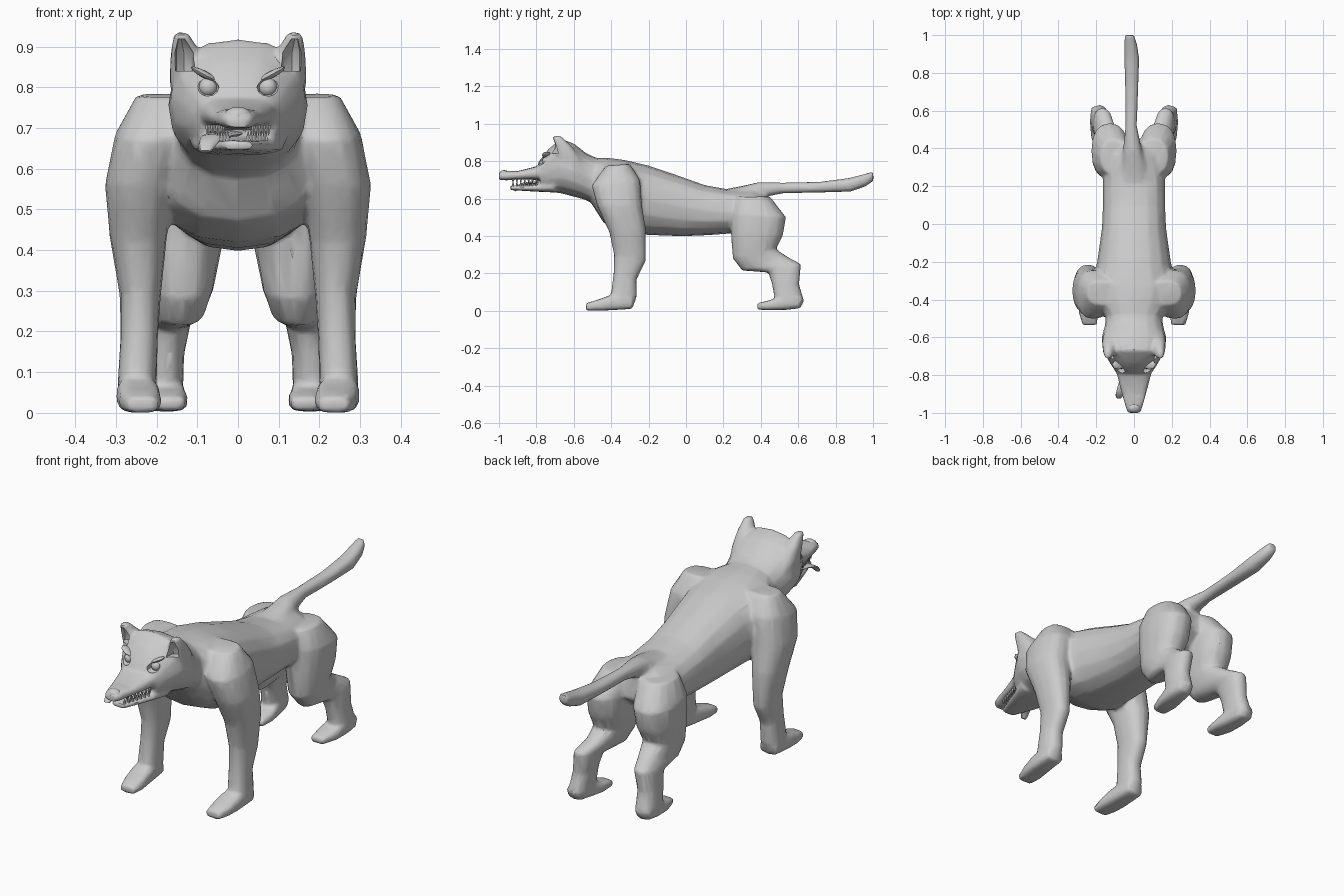
import bpy, bmesh, math
from mathutils import Vector, Matrix


def pw(v, p):
    return math.copysign(abs(v) ** p, v)


def loft(name, rings, n=16, flip=1, p=0.85):
    """Closed skin through rings: (y, z) of one edge, (y, z) of the other, x centre, half width."""
    bm = bmesh.new()
    loops = []
    for y1, z1, y2, z2, cx, rx in rings:
        loop = []
        for i in range(n):
            t = 2 * math.pi * i / n
            c, s = pw(math.cos(t), p), pw(math.sin(t), p)
            loop.append(bm.verts.new((flip * (cx + rx * c),
                                      (y1 + y2) / 2 + (y1 - y2) / 2 * s,
                                      (z1 + z2) / 2 + (z1 - z2) / 2 * s)))
        loops.append(loop)
    for a, b in zip(loops, loops[1:]):
        for i in range(n):
            j = (i + 1) % n
            bm.faces.new((a[i], a[j], b[j], b[i]))
    bm.faces.new(loops[0])
    bm.faces.new(loops[-1])
    return finish(name, bm)


def finish(name, bm):
    bmesh.ops.recalc_face_normals(bm, faces=bm.faces)
    me = bpy.data.meshes.new(name)
    bm.to_mesh(me)
    bm.free()
    ob = bpy.data.objects.new(name, me)
    bpy.context.collection.objects.link(ob)
    return ob


def ball(name, loc, scale, u=12, v=8, rot=0):
    bm = bmesh.new()
    m = Matrix.Translation(loc) @ Matrix.Rotation(rot, 4, 'Y') @ Matrix.Diagonal((*scale, 1))
    bmesh.ops.create_uvsphere(bm, u_segments=u, v_segments=v, radius=1, matrix=m)
    return finish(name, bm)


def select(obs):
    bpy.ops.object.select_all(action='DESELECT')
    for o in obs:
        o.select_set(True)
    bpy.context.view_layer.objects.active = obs[0]


def apply_all(ob):
    select([ob])
    for m in list(ob.modifiers):
        bpy.ops.object.modifier_apply(modifier=m.name)


# Torso, neck and skull
torso = loft("body", [
    (.43, .62, .45, .50, 0, .07), (.36, .645, .38, .44, 0, .14),
    (.22, .65, .24, .413, 0, .165), (.10, .672, .10, .403, 0, .165),
    (-.02, .715, -.02, .398, 0, .17), (-.20, .777, -.20, .405, 0, .195),
    (-.33, .807, -.33, .42, 0, .225), (-.42, .818, -.44, .47, 0, .20),
    (-.48, .818, -.51, .58, 0, .15), (-.53, .84, -.55, .597, 0, .155),
    (-.60, .895, -.60, .61, 0, .172), (-.67, .92, -.67, .628, 0, .165),
    (-.735, .865, -.73, .637, 0, .13), (-.79, .795, -.77, .645, 0, .10)])
parts = [torso]
# Muzzle and lower jaw
parts.append(loft("muzzle", [
    (-.70, .86, -.70, .69, 0, .12), (-.80, .772, -.79, .70, 0, .092),
    (-.90, .747, -.90, .702, 0, .065), (-.96, .748, -.96, .697, 0, .047),
    (-1.0, .737, -1.0, .70, 0, .034)], p=.7))
parts.append(loft("jaw", [
    (-.70, .70, -.70, .632, 0, .12), (-.80, .677, -.80, .637, 0, .085),
    (-.88, .672, -.88, .642, 0, .058), (-.94, .67, -.94, .645, 0, .035)], p=.7))
# Tail
parts.append(loft("tail", [
    (.18, .645, .30, .56, 0, .085), (.29, .665, .36, .59, 0, .065),
    (.39, .688, .45, .614, -.01, .045), (.52, .685, .52, .628, -.015, .03),
    (.72, .69, .72, .632, -.012, .035), (.87, .71, .88, .637, -.012, .04),
    (.95, .73, .96, .665, -.018, .034), (1.0, .745, 1.003, .695, -.025, .024)]))

for s in (-1, 1):
    # Front leg and paw
    parts.append(loft("front_leg", [
        (-.43, .775, -.30, .785, .17, .08), (-.505, .67, -.245, .70, .212, .09),
        (-.475, .56, -.235, .56, .24, .087), (-.41, .42, -.215, .44, .245, .07),
        (-.385, .30, -.215, .265, .24, .05), (-.387, .20, -.265, .165, .243, .046),
        (-.40, .10, -.262, .08, .247, .048), (-.41, .03, -.285, .012, .25, .046)], flip=s))
    parts.append(loft("front_paw", [
        (-.28, .07, -.29, .01, .25, .045), (-.40, .085, -.40, .003, .246, .053),
        (-.47, .06, -.47, 0, .24, .052), (-.535, .04, -.535, 0, .235, .038)], flip=s, p=.6))
    # Hind leg and paw
    parts.append(loft("hind_leg", [
        (.26, .61, .45, .61, .10, .08), (.24, .52, .535, .50, .128, .097),
        (.24, .41, .518, .40, .132, .092), (.25, .28, .482, .33, .136, .076),
        (.30, .215, .54, .29, .143, .062), (.44, .205, .615, .25, .165, .05),
        (.458, .15, .605, .14, .178, .046), (.475, .06, .632, .05, .183, .048),
        (.49, .025, .61, .012, .185, .042)], flip=s))
    parts.append(loft("hind_paw", [
        (.625, .07, .60, .012, .188, .04), (.54, .09, .54, .005, .184, .05),
        (.46, .06, .46, .003, .175, .052), (.38, .04, .38, .006, .165, .036)], flip=s, p=.6))
    # Ears
    parts.append(loft("ear", [
        (-.69, .81, -.56, .81, .122, .047), (-.705, .88, -.61, .88, .129, .037),
        (-.715, .935, -.67, .935, .14, .018)], flip=s))

# Fuse every limb into one skin, then reduce it to a low-poly mesh
select(parts)
bpy.ops.object.join()
body = torso
r = body.modifiers.new("fuse", 'REMESH')
r.mode, r.voxel_size = 'VOXEL', .009
sm = body.modifiers.new("blend", 'SMOOTH')
sm.factor, sm.iterations = .5, 5
d = body.modifiers.new("reduce", 'DECIMATE')
d.ratio = .09
apply_all(body)

# Carve ear hollows and eye sockets
cutters = []
for s in (-1, 1):
    cutters.append(loft("ear_hollow", [
        (-.76, .84, -.655, .84, .132, .026), (-.76, .885, -.66, .885, .133, .025),
        (-.76, .918, -.69, .918, .139, .01)], n=8, flip=s))
    cutters.append(ball("eye_socket", (s * .078, -.775, .803), (.036, .034, .024), 8, 6, -s * .5))
for c in cutters:
    c.hide_render = True
    b = body.modifiers.new("carve", 'BOOLEAN')
    b.operation, b.object, b.solver = 'DIFFERENCE', c, 'EXACT'
apply_all(body)
for c in cutters:
    bpy.data.objects.remove(c)

smooth = [body]
for s in (-1, 1):
    # Eyes and brows
    smooth.append(ball("eye", (s * .073, -.745, .80), (.024, .024, .024)))
    smooth.append(ball("brow", (s * .082, -.745, .831), (.038, .026, .009), 8, 6, -s * .5))
# Nose pad
smooth.append(ball("nose", (0, -.972, .73), (.036, .028, .022), 10, 6))
# Tongue lolling out of one side
smooth.append(loft("tongue", [
    (-.76, .695, -.76, .68, -.02, .045), (-.84, .69, -.84, .675, -.045, .036),
    (-.88, .684, -.88, .668, -.066, .026), (-.91, .665, -.90, .65, -.076, .022),
    (-.925, .645, -.91, .638, -.08, .014)], n=10))

# Teeth: upper and lower rows of small cones
bm = bmesh.new()
for s in (-1, 1):
    for i in range(7):
        f = i / 6
        y = -.80 - .125 * f
        for x, z, h, turn in ((.075 - .037 * f, .694, .026, math.pi), (.068 - .043 * f, .68, .024, 0)):
            h *= 1.4 if i == 5 else 1
            m = Matrix.Translation((s * x, y, z)) @ Matrix.Rotation(turn, 4, 'X')
            bmesh.ops.create_cone(bm, cap_ends=True, segments=6, radius1=.007, radius2=.001,
                                  depth=h, matrix=m)
finish("teeth", bm)

select(smooth)
bpy.ops.object.shade_smooth_by_angle(angle=math.radians(40))
